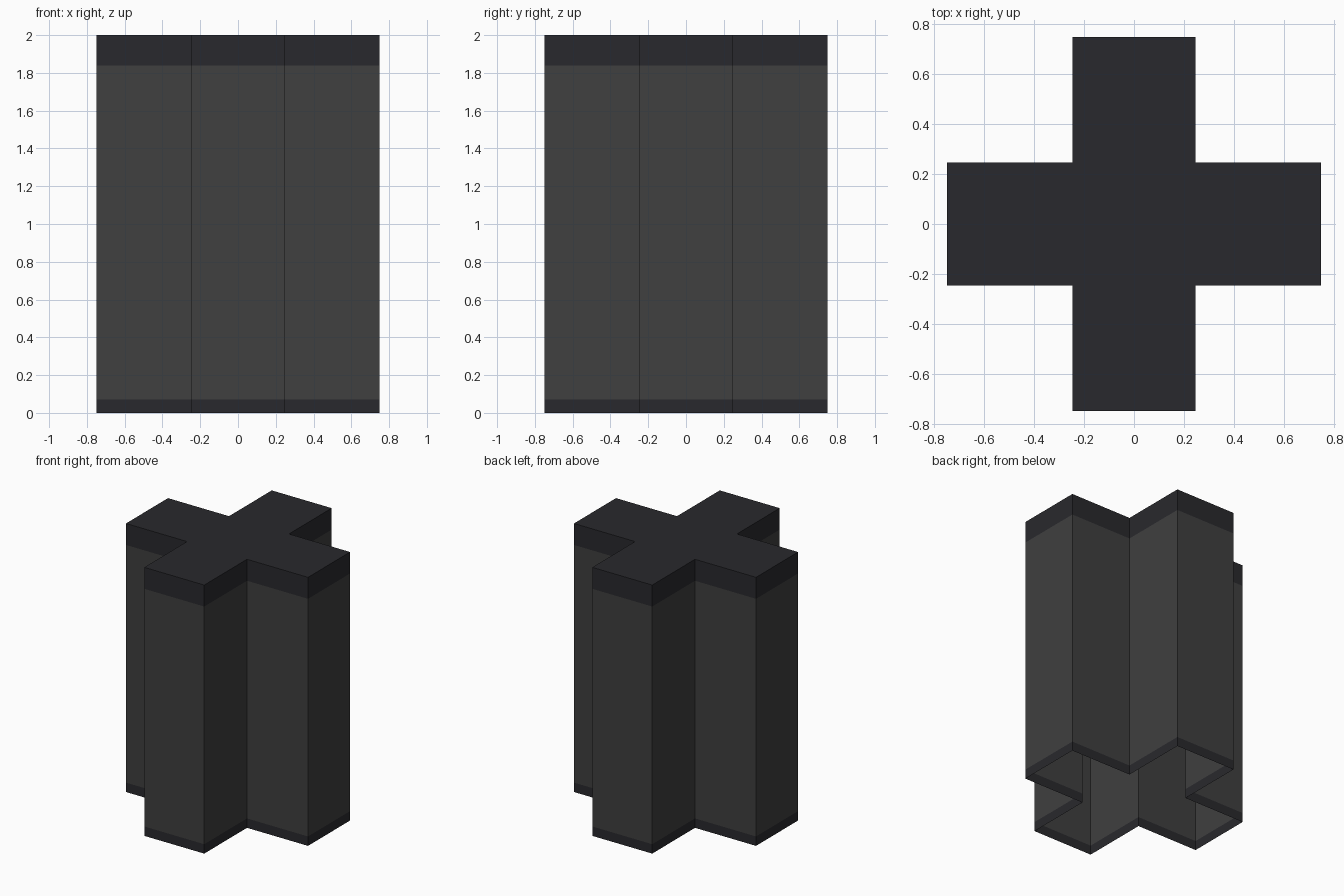
import bpy, bmesh

if "Cube" in bpy.data.objects:
    bpy.data.objects.remove(bpy.data.objects["Cube"])

ARM, HALF = 0.75, 0.247        # arm reach and half arm width
Z_BASE, Z_CAP, Z_TOP = 0.07, 1.84, 2.0


def material(name, rgb):
    m = bpy.data.materials.new(name)
    m.diffuse_color = (*rgb, 1)
    m.use_nodes = True
    m.node_tree.nodes["Principled BSDF"].inputs["Base Color"].default_value = m.diffuse_color
    return m


body_mat = material("charcoal", (0.05, 0.05, 0.05))
trim_mat = material("dark_trim", (0.022, 0.022, 0.026))

# plus-shaped outline: one arm's three corners turned four times
outline = []
corner = [(ARM, -HALF), (ARM, HALF), (HALF, HALF)]
for _ in range(4):
    outline += corner
    corner = [(-y, x) for x, y in corner]


def plus_wall(name, z0, z1, mat, capped=False):
    """Thin upright wall following the plus outline, optionally closed on top."""
    bm = bmesh.new()
    low = [bm.verts.new((x, y, z0)) for x, y in outline]
    high = [bm.verts.new((x, y, z1)) for x, y in outline]
    n = len(outline)
    for i in range(n):
        j = (i + 1) % n
        bm.faces.new((low[i], low[j], high[j], high[i]))
    if capped:
        # centre square plus one rectangle per arm
        bm.faces.new([high[i] for i in (2, 5, 8, 11)])
        for i in range(0, n, 3):
            bm.faces.new((high[i - 1], high[i], high[i + 1], high[i + 2]))
    mesh = bpy.data.meshes.new(name)
    bm.to_mesh(mesh)
    bm.free()
    mesh.materials.append(mat)
    obj = bpy.data.objects.new(name, mesh)
    bpy.context.collection.objects.link(obj)
    return obj


# open-bottomed column: dark foot, body, dark closed cap
plus_wall("base_band", 0, Z_BASE, trim_mat)
plus_wall("column_body", Z_BASE, Z_CAP, body_mat)
plus_wall("top_cap", Z_CAP, Z_TOP, trim_mat, capped=True)
